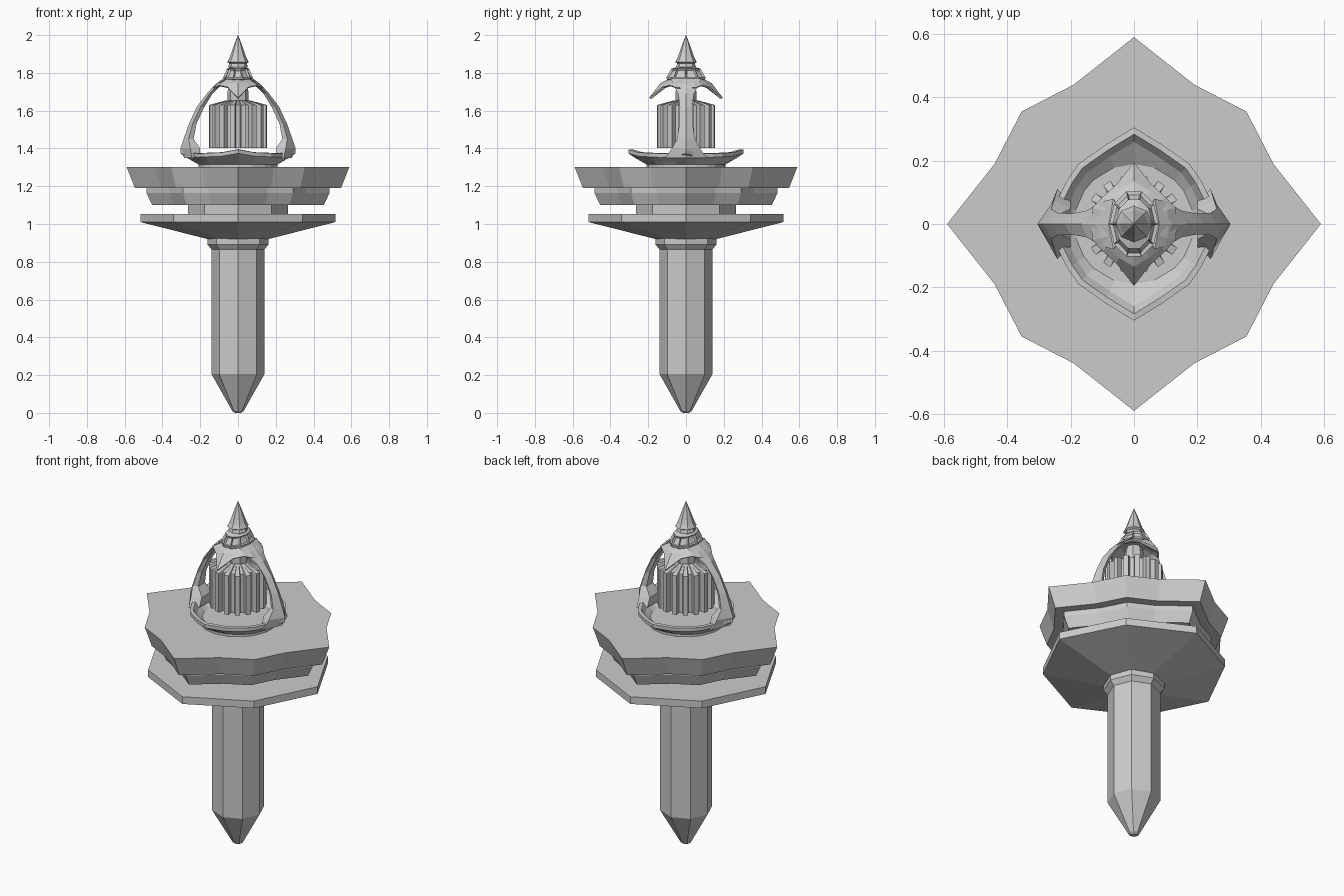
import bpy, bmesh, math

if "Cube" in bpy.data.objects:
    bpy.data.objects.remove(bpy.data.objects["Cube"])


def loft(name, rings, caps=True, closed=False, inset=None):
    """Skin a stack of equal-length point rings with flat faces."""
    bm = bmesh.new()
    rows = [[bm.verts.new(p) for p in r] for r in rings]
    n = len(rings[0])
    pairs = list(zip(rows, rows[1:])) + ([(rows[-1], rows[0])] if closed else [])
    bands = []
    for a, b in pairs:
        bands.append([bm.faces.new((a[i], a[(i + 1) % n], b[(i + 1) % n], b[i]))
                      for i in range(n)])
    if caps and not closed:
        bm.faces.new(rows[0][::-1])
        bm.faces.new(rows[-1])
    bmesh.ops.recalc_face_normals(bm, faces=bm.faces[:])
    if inset is not None:
        bmesh.ops.inset_individual(bm, faces=bands[inset], thickness=0.009, depth=-0.01)
    me = bpy.data.meshes.new(name)
    bm.to_mesh(me)
    bm.free()
    ob = bpy.data.objects.new(name, me)
    bpy.context.collection.objects.link(ob)
    return ob


def turn(quarter):
    """Repeat a quarter outline four times about z."""
    pts = quarter[:]
    for _ in range(3):
        quarter = [(-y, x) for x, y in quarter]
        pts += quarter
    return pts


def reflect(quarter):
    """Mirror an outline running from +x to +y into all four quadrants."""
    half = quarter + [(-x, y) for x, y in quarter[-2::-1]]
    return half + [(x, -y) for x, y in half[-2:0:-1]]


def poly(n, r=1.0, rx=1.0, ry=1.0):
    return [(r * rx * math.cos(2 * math.pi * i / n), r * ry * math.sin(2 * math.pi * i / n))
            for i in range(n)]


def at(outline, s, z):
    return [(x * s, y * s, z) for x, y in outline]


def stack(name, outline, profile, **kw):
    return loft(name, [at(outline, s, z) for s, z in profile], **kw)


# Octagonal pointed shaft and its collar
stack("shaft", poly(8), [(0.015, 0), (0.03, 0.01), (0.14, 0.205), (0.14, 0.89)])
stack("shaft_collar", poly(8), [(0.14, 0.865), (0.162, 0.892), (0.162, 0.925)])

# Lower plate with conical underside, and neck above it
octa = turn([(0.515, 0), (0.342, 0.342)])
stack("lower_plate", octa, [(0.31, 0.92), (1, 1.01), (1, 1.052)])
stack("plate_neck", octa, [(0.515, 1.05), (0.515, 1.105)])

# Sixteen-sided star tiers
star = turn([(0.59, 0), (0.44, 0.19), (0.355, 0.355), (0.19, 0.44)])
stack("middle_tier", star, [(0.77, 1.10), (0.82, 1.163), (0.82, 1.19)])
stack("upper_tier", star, [(0.924, 1.19), (1, 1.303)])

# Pointed hollow bowl ring, with rim rising at its tips
rim = reflect([(0.305, 0), (0.25, 0.06), (0.21, 0.14), (0.175, 0.19), (0.09, 0.25), (0, 0.305)])
foot = [(0.21 * x / math.hypot(x, y), 0.21 * y / math.hypot(x, y)) for x, y in rim]


def rim_ring(s, z):
    return [(x * s, y * s, z + 0.022 * max(0, (math.hypot(x, y) - 0.25) / 0.055))
            for x, y in rim]


loft("bowl_ring", [at(foot, 1, 1.30), at(foot, 1, 1.316), rim_ring(0.88, 1.327),
                   rim_ring(1, 1.352), rim_ring(1, 1.372), rim_ring(0.93, 1.374),
                   rim_ring(0.85, 1.345), at(foot, 0.9, 1.325)])

# Two curved side arms: (z, outer x, inner x, half width)
arm = [(1.35, .285, .20, .11), (1.40, .305, .20, .075), (1.45, .288, .235, .047),
       (1.53, .26, .220, .035), (1.62, .218, .178, .033), (1.69, .165, .135, .042),
       (1.74, .12, .085, .07), (1.77, .08, .05, .08)]
for side, label in ((-1, "left"), (1, "right")):
    loft(label + "_arm", [[(side * o, 0, z), (side * (o - 0.5 * (o - i)), w, z),
                           (side * i, w * 0.65, z), (side * i, -w * 0.65, z),
                           (side * (o - 0.5 * (o - i)), -w, z)] for z, o, i, w in arm])

# Fluted core, its star-shaped top and stem
teeth = 16
flute = []
for k in range(teeth):
    for off, r in ((-0.30, 0.125), (-0.22, 0.155), (0.22, 0.155), (0.30, 0.125)):
        a = 2 * math.pi * (k + 0.5 + off) / teeth
        flute.append((r * math.cos(a), r * math.sin(a)))
stack("fluted_core", flute, [(1, 1.402), (1, 1.63), (0.4, 1.655)])
stack("core_stem", poly(8), [(0.055, 1.64), (0.055, 1.70), (0.04, 1.78)])

# Hood shell with front and back beaks
edge = reflect([(0.135, 0), (0.132, 0.05), (0.10, 0.085), (0.055, 0.125), (0, 0.195)])
edge_z = [1.72, 1.722, 1.735, 1.725, 1.668]
edge_z = edge_z + edge_z[-2::-1]
edge_z = edge_z + edge_z[1:-1]
mid = reflect([(0.11, 0), (0.105, 0.045), (0.085, 0.075), (0.05, 0.105), (0, 0.135)])
top = reflect([(0.07, 0), (0.068, 0.035), (0.055, 0.06), (0.032, 0.075), (0, 0.085)])
loft("hood", [at(top, 1, 1.772), at(mid, 1, 1.747),
              [(x, y, z) for (x, y), z in zip(edge, edge_z)],
              [(x * 0.94, y * 0.94, z - 0.006) for (x, y), z in zip(edge, edge_z)],
              at(mid, 0.85, 1.735), at(top, 0.8, 1.755)], closed=True)

# Oval cap with recessed windows
oval = poly(10, 1, 0.78, 1.08)
stack("window_cap", oval, [(0.085, 1.755), (0.10, 1.768), (0.10, 1.778), (0.075, 1.822),
                           (0.045, 1.832)], inset=2)

# Finial spike
stack("finial", poly(8), [(0.042, 1.825), (0.052, 1.832), (0.046, 1.85), (0.058, 1.857),
                          (0.045, 1.88), (0.02, 1.95), (0.001, 2.0)])
